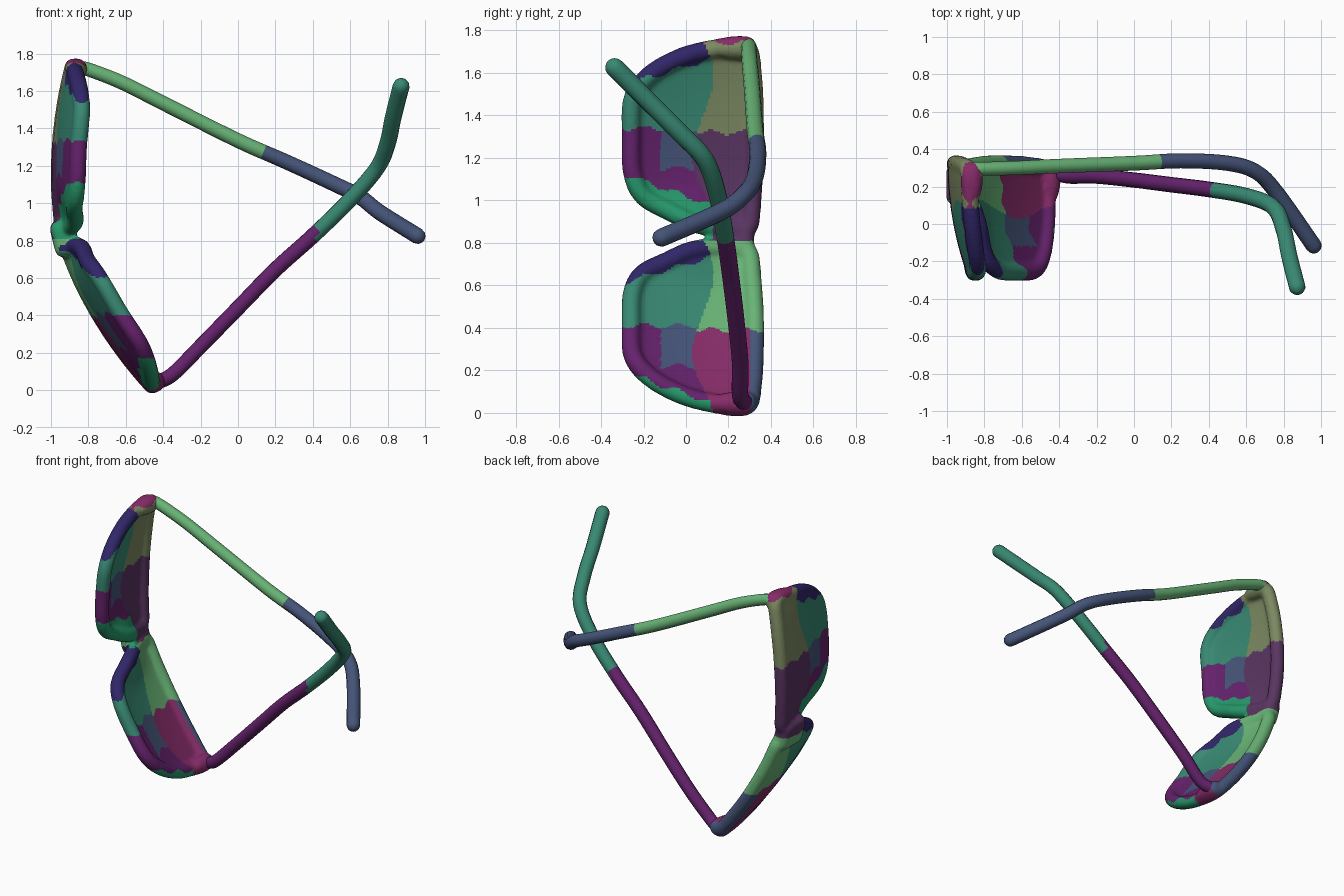
import bpy, bmesh, math
from mathutils import Vector

if "Cube" in bpy.data.objects:
    bpy.data.objects.remove(bpy.data.objects["Cube"])

def material(name, rgb):
    m = bpy.data.materials.new(name)
    m.diffuse_color = (*rgb, 1)
    m.use_nodes = True
    m.node_tree.nodes["Principled BSDF"].inputs["Base Color"].default_value = m.diffuse_color
    return m

PALETTE = {
    "light_green": (.14, .45, .18), "teal": (.04, .25, .17), "slate": (.06, .09, .19),
    "purple": (.13, .016, .15), "indigo": (.03, .02, .14), "magenta": (.24, .025, .14),
    "olive": (.20, .25, .12), "emerald": (.02, .32, .15), "plum": (.10, .035, .12),
}
NAMES = list(PALETTE)
MATS = [material(n, c) for n, c in PALETTE.items()]

def smooth_path(pts, closed=False, n=6):
    """Catmull-Rom samples through the given points."""
    pts = [Vector(p) for p in pts]
    k = len(pts)
    get = (lambda i: pts[i % k]) if closed else (lambda i: pts[max(0, min(k - 1, i))])
    out = []
    for i in range(k if closed else k - 1):
        a, b, c, d = get(i - 1), get(i), get(i + 1), get(i + 2)
        for j in range(n):
            t = j / n
            out.append(.5 * (2 * b + (c - a) * t + (2 * a - 5 * b + 4 * c - d) * t * t
                             + (3 * b - a - 3 * c + d) * t ** 3))
    return out if closed else out + [pts[-1]]

def activate(ob):
    bpy.ops.object.select_all(action='DESELECT')
    ob.select_set(True)
    bpy.context.view_layer.objects.active = ob

def tube(name, pts, radii, closed=False):
    cu = bpy.data.curves.new(name, 'CURVE')
    cu.dimensions = '3D'
    cu.bevel_depth = 1
    cu.bevel_resolution = 4
    cu.use_fill_caps = True
    sp = cu.splines.new('POLY')
    sp.points.add(len(pts) - 1)
    for p, co, r in zip(sp.points, pts, radii):
        p.co, p.radius = (*co, 1), r
    sp.use_cyclic_u = closed
    ob = bpy.data.objects.new(name, cu)
    bpy.context.collection.objects.link(ob)
    activate(ob)
    bpy.ops.object.convert(target='MESH')
    return bpy.context.object

def paint(ob, rule):
    for m in MATS:
        ob.data.materials.append(m)
    for f in ob.data.polygons:
        f.material_index = NAMES.index(rule(f.center))
        f.use_smooth = True

# The glasses lie on their side: mirror plane through MID, along the wearer's axis
MID = Vector((-.638, 0, .885))
ACROSS = Vector((-.241, 0, .970))
def mirror(p):
    return p - 2 * (p - MID).dot(ACROSS) * ACROSS

def on_shell(y, z, shift=0):
    """Curved, tilted lens surface, flaring back at the nose."""
    nose = .045 * math.exp(-((y - .02) / .17) ** 2 - ((z - .9) / .12) ** 2)
    return Vector((-.957 + shift + nose + .22 * (z - 1.15) ** 2 + .3 * (.32 - y) ** 2, y, z))

OUTLINE = [(.28, 1.722), (.12, 1.71), (-.03, 1.67), (-.17, 1.59), (-.25, 1.48), (-.258, 1.3),
           (-.252, 1.13), (-.2, 1.02), (-.08, .95), (.05, .89), (.2, .86), (.29, .87),
           (.31, 1.0), (.322, 1.2), (.322, 1.4), (.312, 1.6)]
outline = smooth_path(OUTLINE, closed=True, n=5)

# Rims, lenses and hinge corners
parts = []
for side in (lambda p: p, mirror):
    rim = [side(on_shell(*p)) for p in outline]
    parts.append(tube("rim", rim, [.046] * len(rim), True))
    ys = (.13, .15, .2, .25, .29, .315, .33)
    corner = [side(Vector((-.862, y, 1.718))) for y in ys]
    parts.append(tube("corner", corner, (.03, .042, .053, .058, .056, .046, .025)))
    bm = bmesh.new()
    c = Vector((.04, 1.3))
    rings = [[bm.verts.new(side(on_shell(*c.lerp(p, k / 8), -.012))) for p in outline]
             for k in range(1, 9)]
    hub = bm.verts.new(side(on_shell(*c, -.012)))
    n = len(outline)
    for i in range(n):
        j = (i + 1) % n
        bm.faces.new((hub, rings[0][i], rings[0][j]))
        for a, b in zip(rings, rings[1:]):
            bm.faces.new((a[i], b[i], b[j], a[j]))
    bmesh.ops.recalc_face_normals(bm, faces=bm.faces)
    me = bpy.data.meshes.new("lens")
    bm.to_mesh(me)
    bm.free()
    lens = bpy.data.objects.new("lens", me)
    bpy.context.collection.objects.link(lens)
    mod = lens.modifiers.new("thickness", 'SOLIDIFY')
    mod.thickness, mod.offset = .055, 0
    activate(lens)
    bpy.ops.object.convert(target='MESH')
    parts.append(lens)

# Nose bridge
bpy.ops.mesh.primitive_cube_add(size=1, location=(-.935, .21, .812))
bridge = bpy.context.object
bridge.scale = (.115, .22, .2)
bridge.rotation_euler.y = -math.atan2(.241, .970)
bpy.ops.object.transform_apply(location=False)
mod = bridge.modifiers.new("round", 'BEVEL')
mod.width, mod.segments = .045, 4
bpy.ops.object.convert(target='MESH')
parts.append(bridge)

# Fuse the front into one softly blended frame
activate(parts[0])
for p in parts:
    p.select_set(True)
bpy.ops.object.join()
front = bpy.context.object
front.name = front.data.name = "front_frame"
mod = front.modifiers.new("fuse", 'REMESH')
mod.mode, mod.voxel_size = 'VOXEL', .011
mod = front.modifiers.new("soften", 'SMOOTH')
mod.factor, mod.iterations = .5, 8
bpy.ops.object.convert(target='MESH')
front = bpy.context.object

def front_colour(c):
    upper = c.z > .81
    z = c.z if upper else c.z + .93
    z += .012 * math.sin(40 * c.y)
    if c.y > .08 + .05 * math.sin(9 * z):
        if z > 1.74:
            return "magenta"
        if z > 1.32:
            return "olive" if upper else "light_green"
        return "plum" if upper else "slate" if c.y > .3 else "magenta"
    if z > 1.63 + .3 * c.y:
        return "indigo"
    if z > 1.34:
        return "teal"
    if z > 1.09 - .35 * (c.y + .2):
        return "slate" if c.y > -.12 and z > 1.15 else "purple"
    return "emerald"
paint(front, front_colour)

# Temples: long arms with bent ear tips
def temple(name, pts, r0, r1, rule):
    path = smooth_path(pts)
    n = len(path)
    radii = [r0 + (r1 - r0) * i / (n - 1) for i in range(n)]
    tip, way = path[-1].copy(), (path[-1] - path[-2]).normalized()
    for t in (.4, .7, .9, .99):
        path.append(tip + way * r1 * t)
        radii.append(r1 * math.sqrt(1 - t * t))
    ob = tube(name, path, radii)
    paint(ob, rule)

temple("upper_temple",
       [(-.86, .295, 1.725), (-.8, .295, 1.715), (-.62, .3, 1.645), (-.4, .31, 1.535), (0, .325, 1.335),
        (.25, .338, 1.225), (.5, .325, 1.11), (.65, .28, 1.035), (.76, .17, .95), (.96, -.115, .825)],
       .036, .043, lambda c: "light_green" if c.x < .14 else "slate")
temple("lower_temple",
       [(-.43, .28, .045), (-.35, .255, .085), (-.2, .255, .235), (0, .235, .44), (.2, .21, .645),
        (.4, .185, .825), (.6, .15, 1.02), (.745, .09, 1.19), (.8, -.03, 1.32), (.83, -.17, 1.46),
        (.872, -.335, 1.625)],
       .039, .045, lambda c: "purple" if c.x < .42 else "teal")
